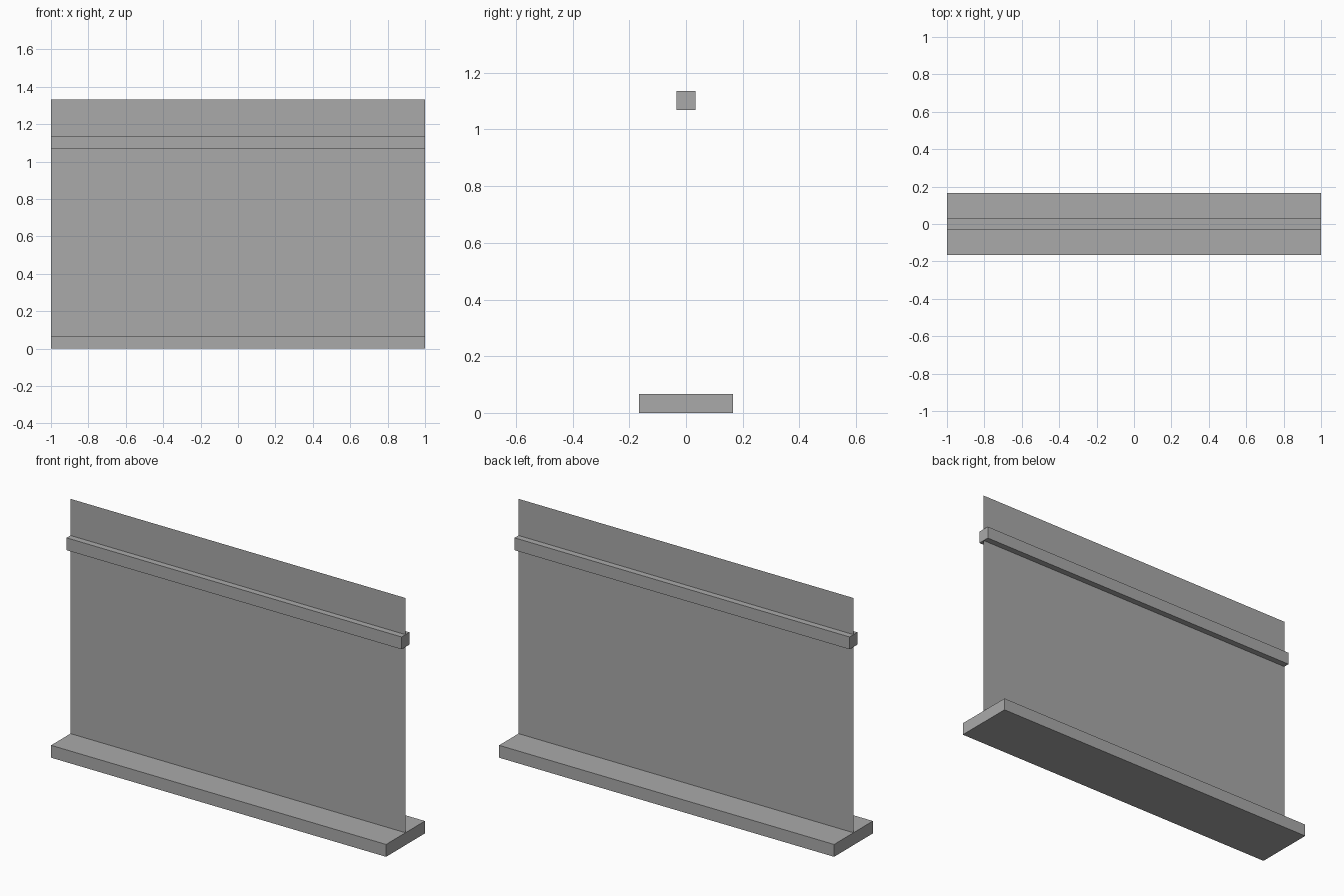
import bpy

if "Cube" in bpy.data.objects:
    bpy.data.objects.remove(bpy.data.objects["Cube"])

grey = bpy.data.materials.new("plain grey")
grey.diffuse_color = (0.4, 0.4, 0.4, 1)
grey.use_nodes = True
grey.node_tree.nodes["Principled BSDF"].inputs["Base Color"].default_value = grey.diffuse_color


def make(name, verts, faces):
    mesh = bpy.data.meshes.new(name)
    mesh.from_pydata(verts, [], faces)
    mesh.materials.append(grey)
    obj = bpy.data.objects.new(name, mesh)
    bpy.context.collection.objects.link(obj)
    return obj


def bar(name, half_depth, z0, z1):
    """Full-length box centred on the panel."""
    verts = [(x, y, z) for x in (-1, 1) for y in (-half_depth, half_depth) for z in (z0, z1)]
    faces = [(0, 1, 3, 2), (4, 6, 7, 5), (0, 4, 5, 1),
             (2, 3, 7, 6), (0, 2, 6, 4), (1, 5, 7, 3)]
    return make(name, verts, faces)


# Wide foot and slim upper rail
bar("base", 0.1655, 0, 0.0667)
bar("rail", 0.0333, 1.069, 1.1357)

# Paper-thin upright sheet through the middle
make("panel", [(-1, 0, 0), (1, 0, 0), (1, 0, 1.3333), (-1, 0, 1.3333)], [(0, 1, 2, 3)])
